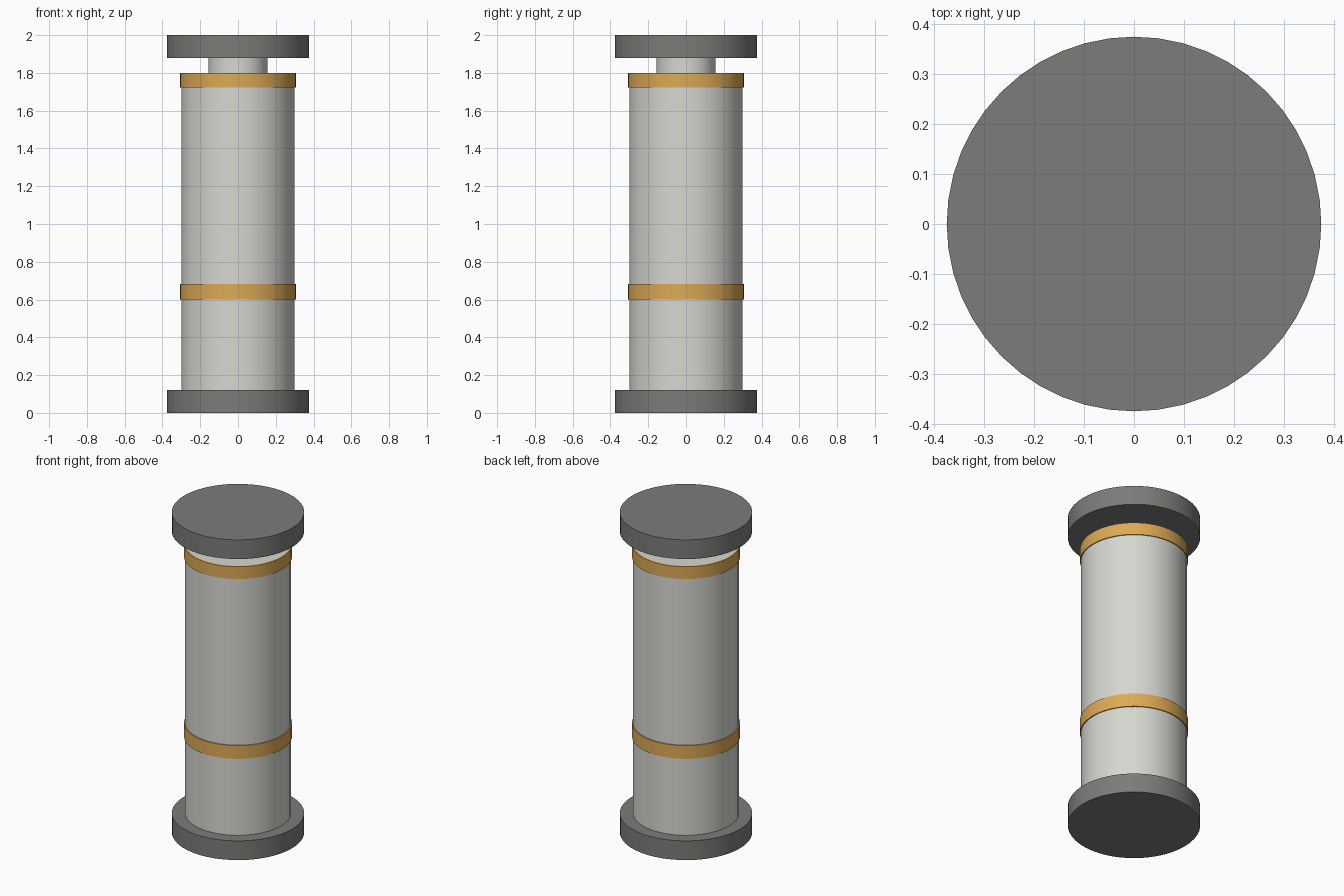
import bpy, bmesh, math

SIDES = 48

cube = bpy.data.objects.get("Cube")
if cube:
    bpy.data.objects.remove(cube, do_unlink=True)


def material(name, rgb):
    mat = bpy.data.materials.new(name)
    mat.use_nodes = True
    mat.diffuse_color = (*rgb, 1)
    mat.node_tree.nodes["Principled BSDF"].inputs["Base Color"].default_value = (*rgb, 1)
    return mat


def turned(name, mat, radius, bottom, top, inner=0):
    """Solid disc, or a hollow band when an inner radius is given."""
    bm = bmesh.new()
    profile = [(inner, bottom), (radius, bottom), (radius, top), (inner, top)]
    verts = [bm.verts.new((r, 0, z)) for r, z in profile]
    edges = [bm.edges.new(pair) for pair in zip(verts, verts[1:])]
    if inner:
        edges.append(bm.edges.new((verts[-1], verts[0])))
    bmesh.ops.spin(bm, geom=verts + edges, cent=(0, 0, 0), axis=(0, 0, 1),
                   angle=math.tau, steps=SIDES, use_duplicate=False)
    bmesh.ops.remove_doubles(bm, verts=bm.verts, dist=0.0001)
    bmesh.ops.recalc_face_normals(bm, faces=bm.faces)
    mesh = bpy.data.meshes.new(name)
    bm.to_mesh(mesh)
    bm.free()
    mesh.materials.append(mat)
    obj = bpy.data.objects.new(name, mesh)
    bpy.context.collection.objects.link(obj)
    bpy.ops.object.select_all(action="DESELECT")
    obj.select_set(True)
    bpy.context.view_layer.objects.active = obj
    bpy.ops.object.shade_smooth_by_angle(angle=math.radians(30))
    return obj


dark = material("dark grey metal", (0.2, 0.2, 0.195))
pale = material("pale grey metal", (0.68, 0.68, 0.64))
gold = material("gold", (0.72, 0.4, 0.09))

# End plates
turned("base_plate", dark, 0.375, 0, 0.12)
turned("top_plate", dark, 0.375, 1.88, 2)

# Main barrel and the narrow neck above it
turned("body", pale, 0.3, 0.1, 1.799)
turned("neck", pale, 0.157, 1.78, 1.9)

# Raised bands
turned("lower_band", gold, 0.306, 0.6, 0.683, inner=0.295)
turned("upper_band", gold, 0.306, 1.723, 1.8, inner=0.295)
